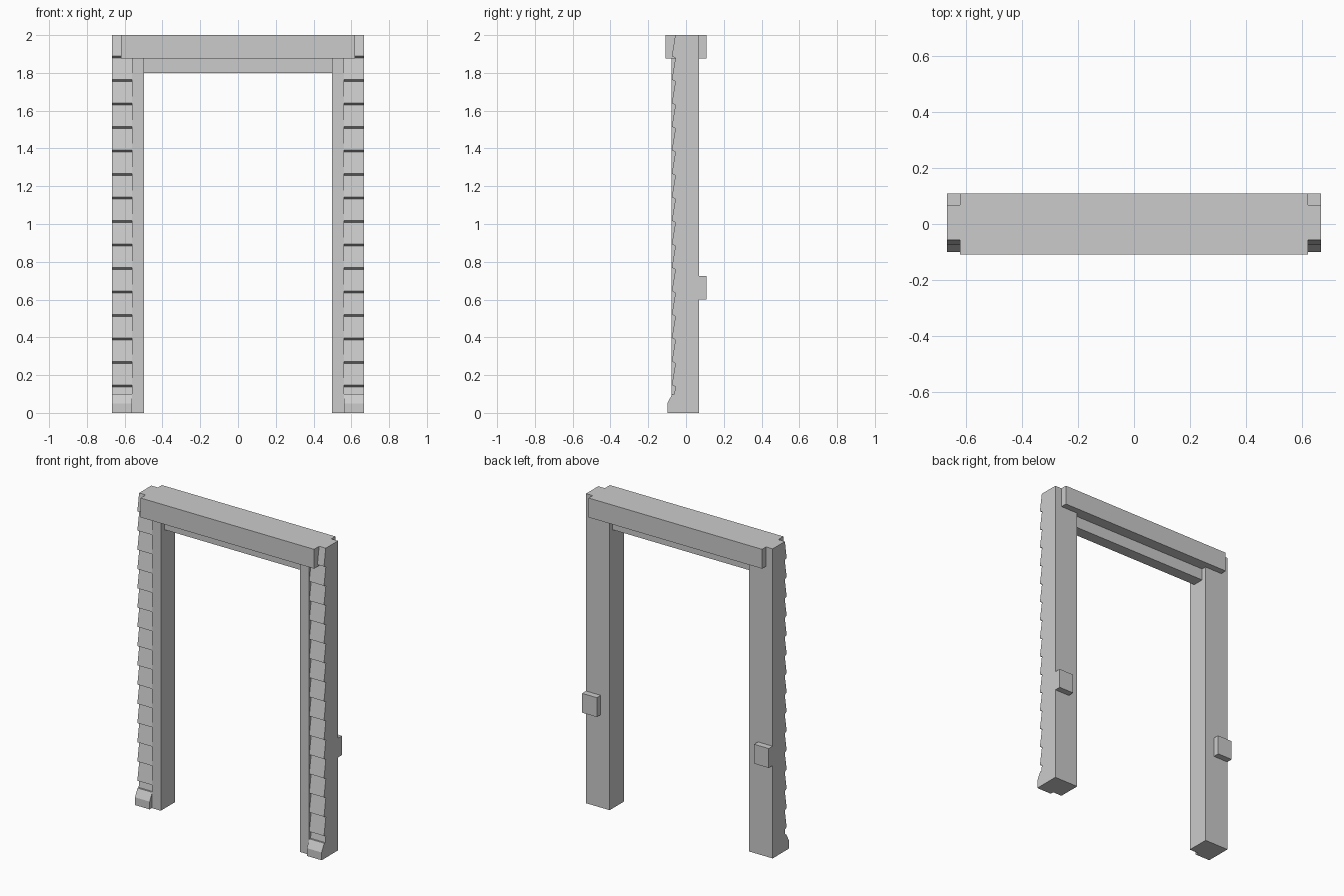
import bpy
import bmesh

if "Cube" in bpy.data.objects:
    bpy.data.objects.remove(bpy.data.objects["Cube"])


def make_object(name, bm, mirrored):
    bmesh.ops.recalc_face_normals(bm, faces=bm.faces)
    mesh = bpy.data.meshes.new(name)
    bm.to_mesh(mesh)
    bm.free()
    obj = bpy.data.objects.new(name, mesh)
    bpy.context.collection.objects.link(obj)
    if mirrored:
        obj.modifiers.new("Mirror", 'MIRROR').use_axis[0] = True
    return obj


def prism(name, profile, x0, x1, mirrored=False):
    """Extrude a (y, z) side profile from x0 to x1."""
    bm = bmesh.new()
    face = bm.faces.new([bm.verts.new((x0, y, z)) for y, z in profile])
    ext = bmesh.ops.extrude_face_region(bm, geom=[face])
    verts = [v for v in ext["geom"] if isinstance(v, bmesh.types.BMVert)]
    bmesh.ops.translate(bm, verts=verts, vec=(x1 - x0, 0, 0))
    return make_object(name, bm, mirrored)


def box(name, x, y, z, mirrored=False):
    profile = [(y[0], z[0]), (y[1], z[0]), (y[1], z[1]), (y[0], z[1])]
    return prism(name, profile, x[0], x[1], mirrored)


OUTER, SPLIT, INNER = 0.667, 0.562, 0.498
BACK, FRONT = 0.068, -0.077
VALLEY, TIP = -0.056, -0.075
PITCH, FIRST, LEDGE = 0.1243, 0.138, 0.01

# Outer posts: chamfered foot, then overlapping stepped boards up the front
profile = [(BACK, 0), (-0.099, 0), (-0.099, 0.05), (-0.073, 0.1), (-0.062, 0.1)]
for i in range(15):
    z = FIRST + i * PITCH
    profile += [(VALLEY, z), (TIP, z + LEDGE)]
profile += [(VALLEY - 0.001, 2.0), (BACK, 2.0)]
prism("outer_post", profile, SPLIT, OUTER, mirrored=True)

# Plain inner posts lining the opening
box("inner_post", (INNER, SPLIT), (FRONT, BACK), (0, 1.875), mirrored=True)

# Header beam and the recessed lintel below it
box("header_beam", (-0.62, 0.62), (-0.109, 0.109), (1.875, 2.0))
box("lintel", (-INNER, INNER), (-0.037, 0.037), (1.8, 1.875))

# Small blocks on the back of the posts
box("back_block", (SPLIT, OUTER), (BACK, 0.108), (0.6, 0.725), mirrored=True)
